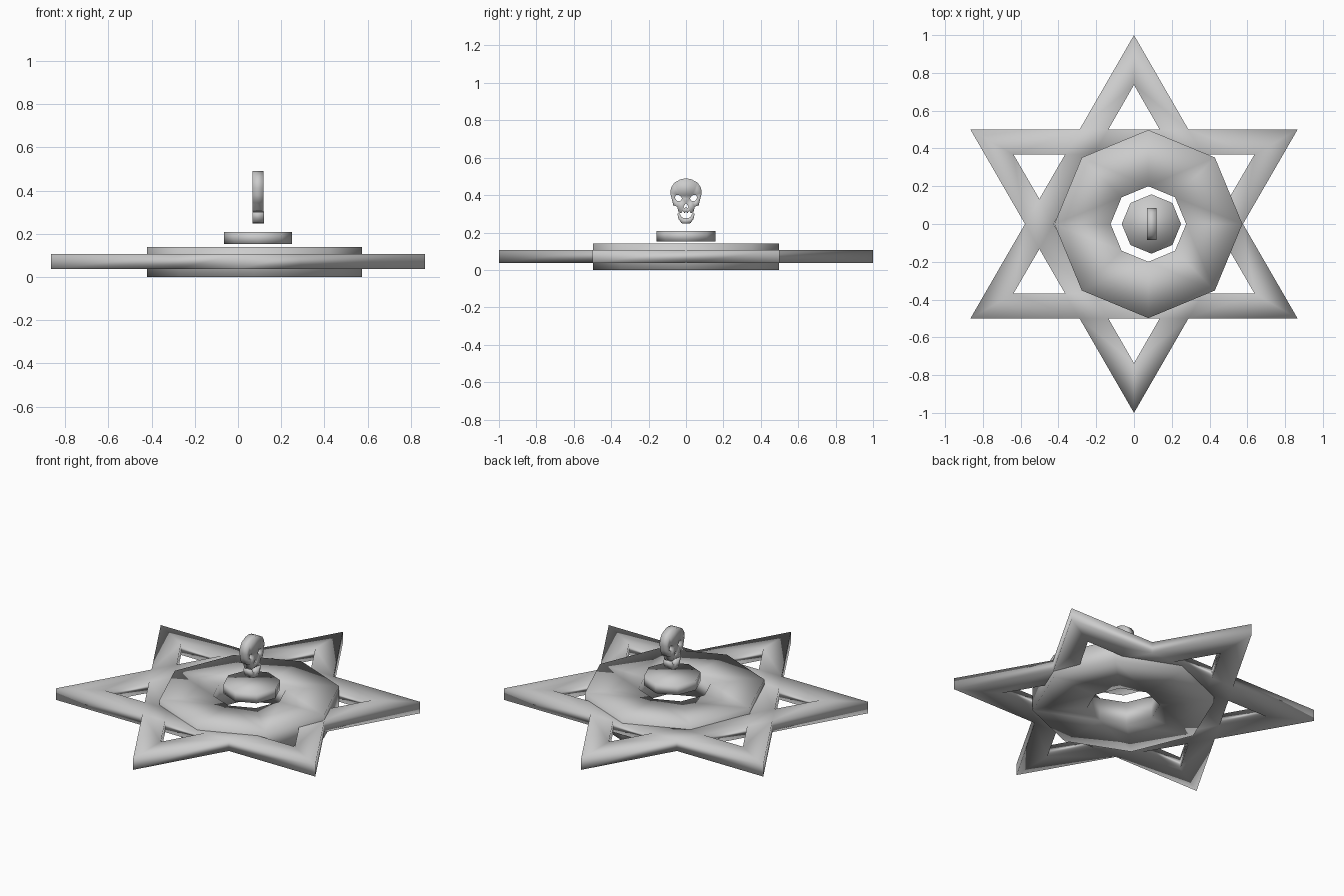
import bpy, bmesh
from math import sin, cos, radians
from mathutils import Matrix

if "Cube" in bpy.data.objects:
    bpy.data.objects.remove(bpy.data.objects["Cube"])


def ngon(n, r, start=0, cx=0, cy=0):
    return [(cx + r * cos(radians(start + 360 * i / n)),
             cy + r * sin(radians(start + 360 * i / n))) for i in range(n)]


def mirrored(half):
    """Close a half profile (top to bottom, u >= 0) across u = 0."""
    return half + [(-u, v) for u, v in reversed(half) if u > 1e-6]


def plate(name, loops, w0, w1, upright=False):
    """Fill an outline with holes and extrude it from w0 to w1."""
    bm = bmesh.new()
    edges = []
    for loop in loops:
        vs = [bm.verts.new((u, v, w0)) for u, v in loop]
        edges += [bm.edges.new((vs[i - 1], vs[i])) for i in range(len(vs))]
    bmesh.ops.triangle_fill(bm, use_beauty=True, use_dissolve=False,
                            edges=edges, normal=(0, 0, 1))
    ext = bmesh.ops.extrude_face_region(bm, geom=bm.faces[:], use_keep_orig=True)
    top = [g for g in ext["geom"] if isinstance(g, bmesh.types.BMVert)]
    bmesh.ops.translate(bm, verts=top, vec=(0, 0, w1 - w0))
    if upright:  # u -> y, v -> z, thickness -> x
        bm.transform(Matrix(((0, 0, 1, 0), (1, 0, 0, 0), (0, 1, 0, 0), (0, 0, 0, 1))))
    bmesh.ops.recalc_face_normals(bm, faces=bm.faces[:])
    me = bpy.data.meshes.new(name)
    bm.to_mesh(me)
    bm.free()
    me.shade_smooth()
    ob = bpy.data.objects.new(name, me)
    bpy.context.collection.objects.link(ob)
    return ob


# Six-pointed star frame: outline, point holes and central opening
outline = []
for i in range(6):
    for r, a in ((1, 30), (0.577, 60)):
        t = radians(a + 60 * i)
        outline.append((r * cos(t), r * sin(t)))
holes = []
for i in range(6):
    c, s = cos(radians(60 * i)), sin(radians(60 * i))
    tri = [(0, 0.737), (-0.136, 0.5), (0.136, 0.5)]
    holes.append([(c * x - s * y, s * x + c * y) for x, y in tri])
plate("star_frame", [outline] + holes + [ngon(6, 0.426)], 0.037, 0.106)

# Octagonal ring and small disc
plate("ring", [ngon(8, 0.498, cx=0.076), ngon(8, 0.2, cx=0.076)], 0, 0.14)
plate("disc", [ngon(8, 0.157, cx=0.092)], 0.153, 0.208)

# Skull: cranium with eye and nose holes
cranium = mirrored([(0, 0.49), (0.03, 0.484), (0.062, 0.467), (0.08, 0.44),
                    (0.084, 0.412), (0.076, 0.378), (0.068, 0.345), (0.047, 0.338),
                    (0.04, 0.308), (0.025, 0.304), (0.018, 0.316), (0.008, 0.304),
                    (0, 0.312)])
eye = [(0.02, 0.382), (0.03, 0.368), (0.05, 0.37), (0.06, 0.387),
       (0.052, 0.402), (0.032, 0.398)]
nose = mirrored([(0, 0.358), (0.015, 0.336), (0.008, 0.33), (0, 0.338)])
plate("skull", [cranium, eye, [(-u, v) for u, v in eye], nose], 0.068, 0.118, True)

# Lower jaw
jaw = mirrored([(0, 0.276), (0.022, 0.28), (0.034, 0.303), (0.046, 0.3),
                (0.04, 0.272), (0.024, 0.25), (0, 0.247)])
plate("jaw", [jaw], 0.068, 0.12, True)
